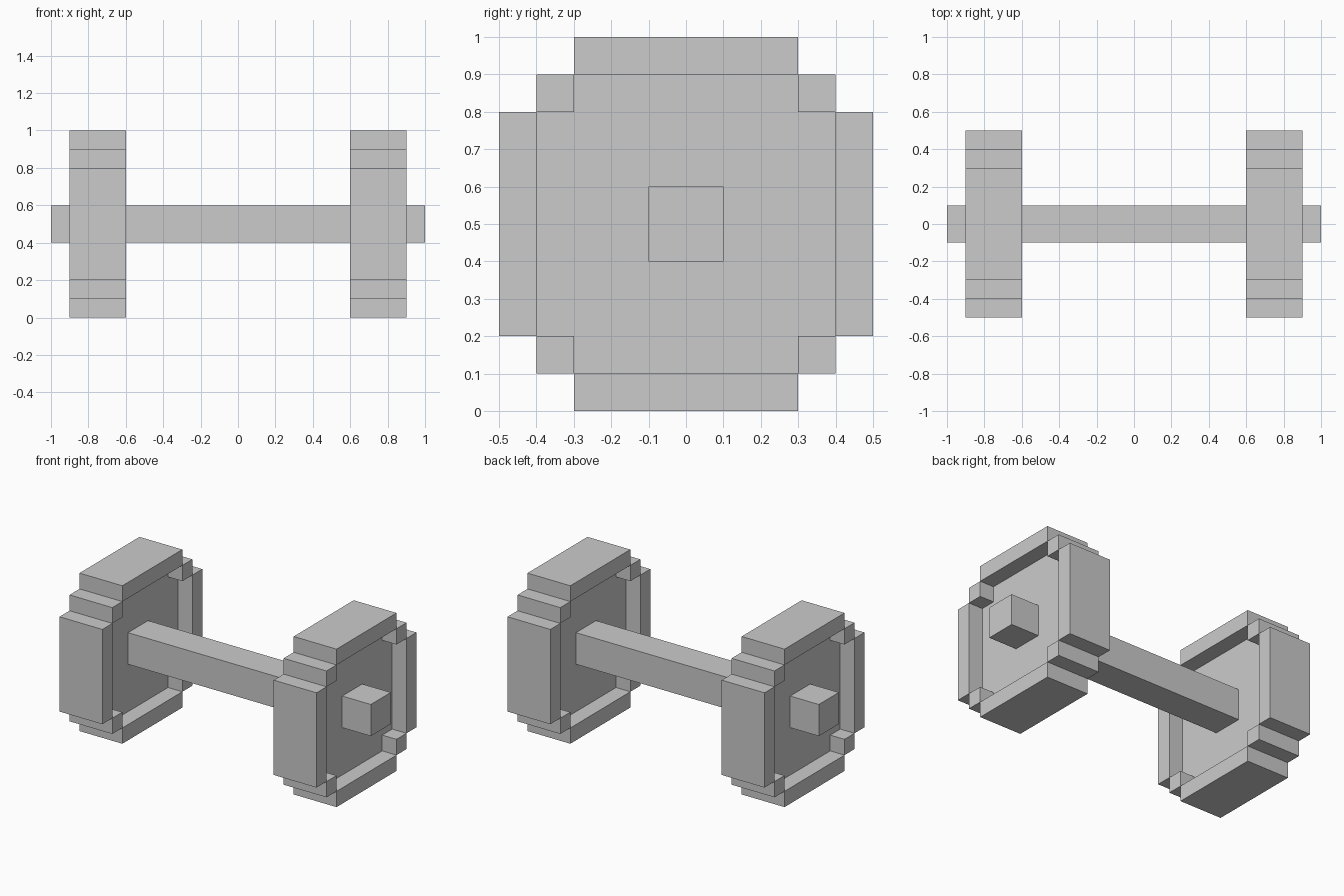
import bpy, bmesh
from mathutils import Matrix, Vector

if "Cube" in bpy.data.objects:
    bpy.data.objects.remove(bpy.data.objects["Cube"])

CENTRE_Z = 0.5


def add_box(bm, lo, hi):
    lo, hi = Vector(lo), Vector(hi)
    m = Matrix.Translation((lo + hi) / 2) @ Matrix.Diagonal((*(hi - lo), 1))
    bmesh.ops.create_cube(bm, size=1, matrix=m)


def finish(bm, name, mirrored=False):
    bmesh.ops.recalc_face_normals(bm, faces=bm.faces)
    mesh = bpy.data.meshes.new(name)
    bm.to_mesh(mesh)
    bm.free()
    obj = bpy.data.objects.new(name, mesh)
    obj.location.z = CENTRE_Z
    bpy.context.collection.objects.link(obj)
    if mirrored:
        mod = obj.modifiers.new("Mirror", 'MIRROR')
        mod.use_axis[0] = True
        mod.use_mirror_merge = False
    return obj


# Handle bar, running through both weights
bm = bmesh.new()
add_box(bm, (-1, -0.1, -0.1), (1, 0.1, 0.1))
finish(bm, "handle_bar")

# Raised stepped rim of each weight: four long blocks and four corner blocks
bm = bmesh.new()
X0, X1 = 0.6, 0.9
for s in (-1, 1):
    a, b = sorted((s * 0.4, s * 0.5))
    add_box(bm, (X0, a, -0.3), (X1, b, 0.3))
    add_box(bm, (X0, -0.3, a), (X1, 0.3, b))
    c, d = sorted((s * 0.3, s * 0.4))
    for e, f in ((-0.4, -0.3), (0.3, 0.4)):
        add_box(bm, (X0, c, e), (X1, d, f))
finish(bm, "weight_rims", mirrored=True)

# Recessed centre plate of each weight, with notched corners
bm = bmesh.new()
corner = [(0.4, 0.3), (0.3, 0.3), (0.3, 0.4)]
outline = []
for sy, sz in ((1, 1), (-1, 1), (-1, -1), (1, -1)):
    pts = corner if sy * sz > 0 else corner[::-1]
    outline += [(sy * y, sz * z) for y, z in pts]
face = bm.faces.new([bm.verts.new((0.7, y, z)) for y, z in outline])
ext = bmesh.ops.extrude_face_region(bm, geom=[face], use_keep_orig=True)
bmesh.ops.translate(bm, vec=(0.1, 0, 0),
                    verts=[g for g in ext["geom"] if isinstance(g, bmesh.types.BMVert)])
finish(bm, "weight_plates", mirrored=True)
